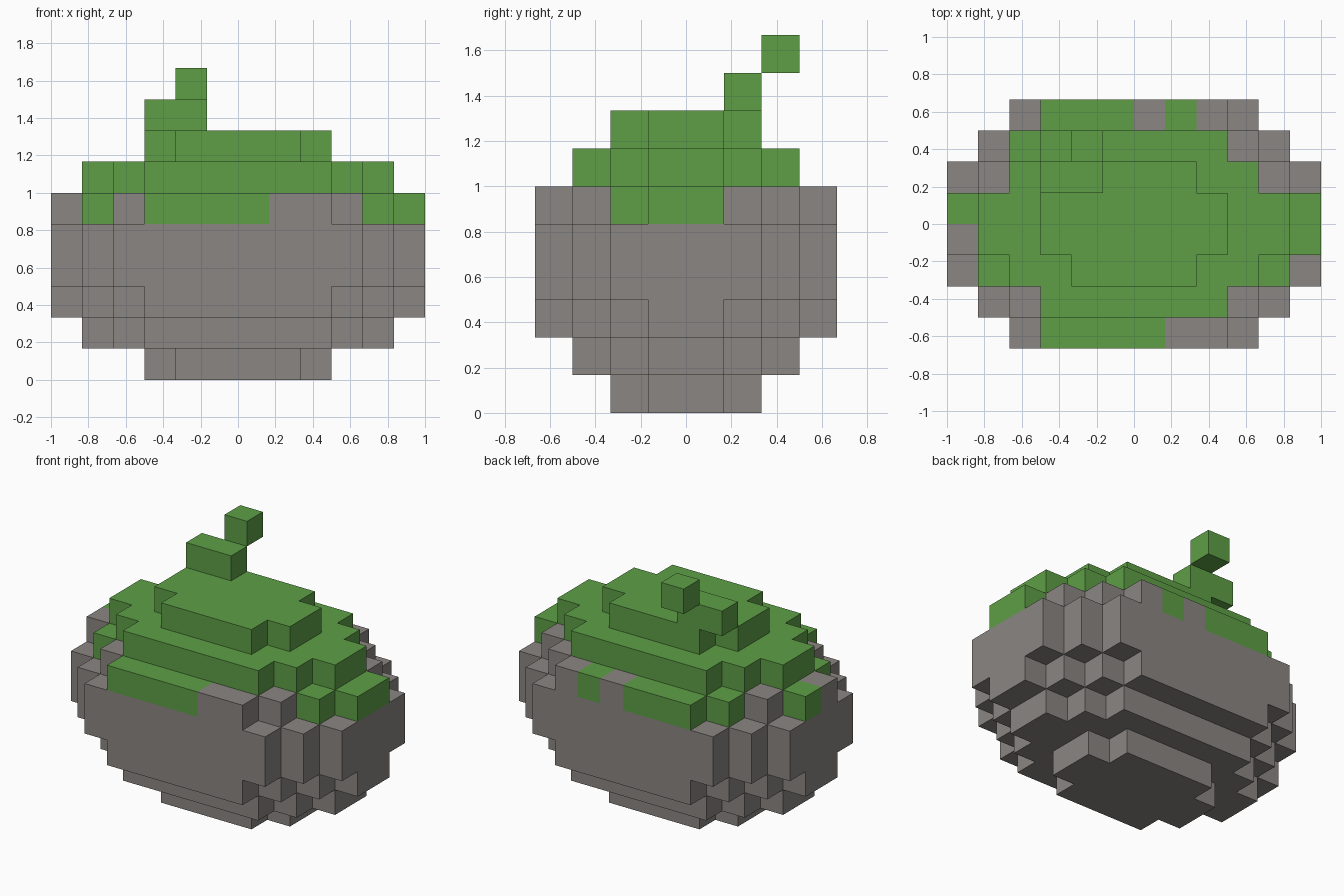
import bpy, bmesh, math
from mathutils import Vector

if "Cube" in bpy.data.objects:
    bpy.data.objects.remove(bpy.data.objects["Cube"], do_unlink=True)

U = 1 / 6  # block size


def material(name, rgb):
    m = bpy.data.materials.new(name)
    m.use_nodes = True
    m.diffuse_color = (*rgb, 1)
    m.node_tree.nodes["Principled BSDF"].inputs["Base Color"].default_value = (*rgb, 1)
    return m


GREY = material("stone grey", (0.255, 0.238, 0.223))
GREEN = material("leaf green", (0.112, 0.347, 0.062))


def stepped_outline(widths):
    """Four-way symmetric stepped plan: half-width in blocks for each row away from y = 0."""
    q = []
    for k, w in enumerate(widths):
        if k and w != widths[k - 1]:
            q.append((w, k))
        if k == len(widths) - 1 or w != widths[k + 1]:
            q.append((w, k + 1))
    left = [(-x, y) for x, y in reversed(q)]
    return q + left + [(-x, -y) for x, y in q] + [(x, -y) for x, y in reversed(q)]


def slab(name, outline, z0, z1, mats, grey_cells=None):
    """Extrude an outline (in blocks) from z0 to z1, optionally coloured cell by cell."""
    bm = bmesh.new()
    base = bm.faces.new([bm.verts.new((x * U, y * U, z0 * U)) for x, y in outline])
    top = bmesh.ops.extrude_face_region(bm, geom=[base])["geom"]
    bmesh.ops.translate(bm, vec=(0, 0, (z1 - z0) * U),
                        verts=[v for v in top if isinstance(v, bmesh.types.BMVert)])
    bmesh.ops.recalc_face_normals(bm, faces=bm.faces)
    if grey_cells:
        # Cut along the block grid, then colour each face by the block behind it
        for axis, reach in ((Vector((1, 0, 0)), 6), (Vector((0, 1, 0)), 4)):
            for k in range(1 - reach, reach):
                bmesh.ops.bisect_plane(bm, geom=bm.verts[:] + bm.edges[:] + bm.faces[:],
                                       plane_co=axis * k * U, plane_no=axis)
        bm.normal_update()
        for f in bm.faces:
            c = (f.calc_center_median() - f.normal * U / 2) / U
            f.material_index = 0 if (math.floor(c.x), math.floor(c.y)) in grey_cells else 1
    me = bpy.data.meshes.new(name)
    bm.to_mesh(me)
    bm.free()
    for m in mats:
        me.materials.append(m)
    ob = bpy.data.objects.new(name, me)
    bpy.context.collection.objects.link(ob)
    return ob


def box(x0, x1, y0, y1):
    return [(x0, y0), (x1, y0), (x1, y1), (x0, y1)]


# Rounded bowl, bottom to top
slab("bowl_foot", stepped_outline([3, 2]), 0, 1, [GREY])
slab("bowl_base", stepped_outline([5, 4, 3]), 1, 2, [GREY])
slab("bowl_lower", stepped_outline([6, 5, 4, 3]), 2, 3, [GREY])
slab("bowl_belly", stepped_outline([6, 6, 5, 4]), 3, 5, [GREY])

# Rim where the green top hangs unevenly over the bowl
grey_rim = {(0, 3), (2, 3), (3, 2), (-5, 1), (4, 1), (-6, -1),
            (-4, -3), (3, -3), (1, -4), (2, -4)}
slab("rim", stepped_outline([6, 5, 4, 3]), 5, 6, [GREY, GREEN], grey_rim)

# Green top
slab("cap_lower", stepped_outline([5, 4, 3]), 6, 7, [GREEN])
slab("cap_upper", stepped_outline([3, 2]), 7, 8, [GREEN])

# Crooked stem
slab("stem_base", box(-3, -1, 1, 2), 8, 9, [GREEN])
slab("stem_tip", box(-2, -1, 2, 3), 9, 10, [GREEN])
